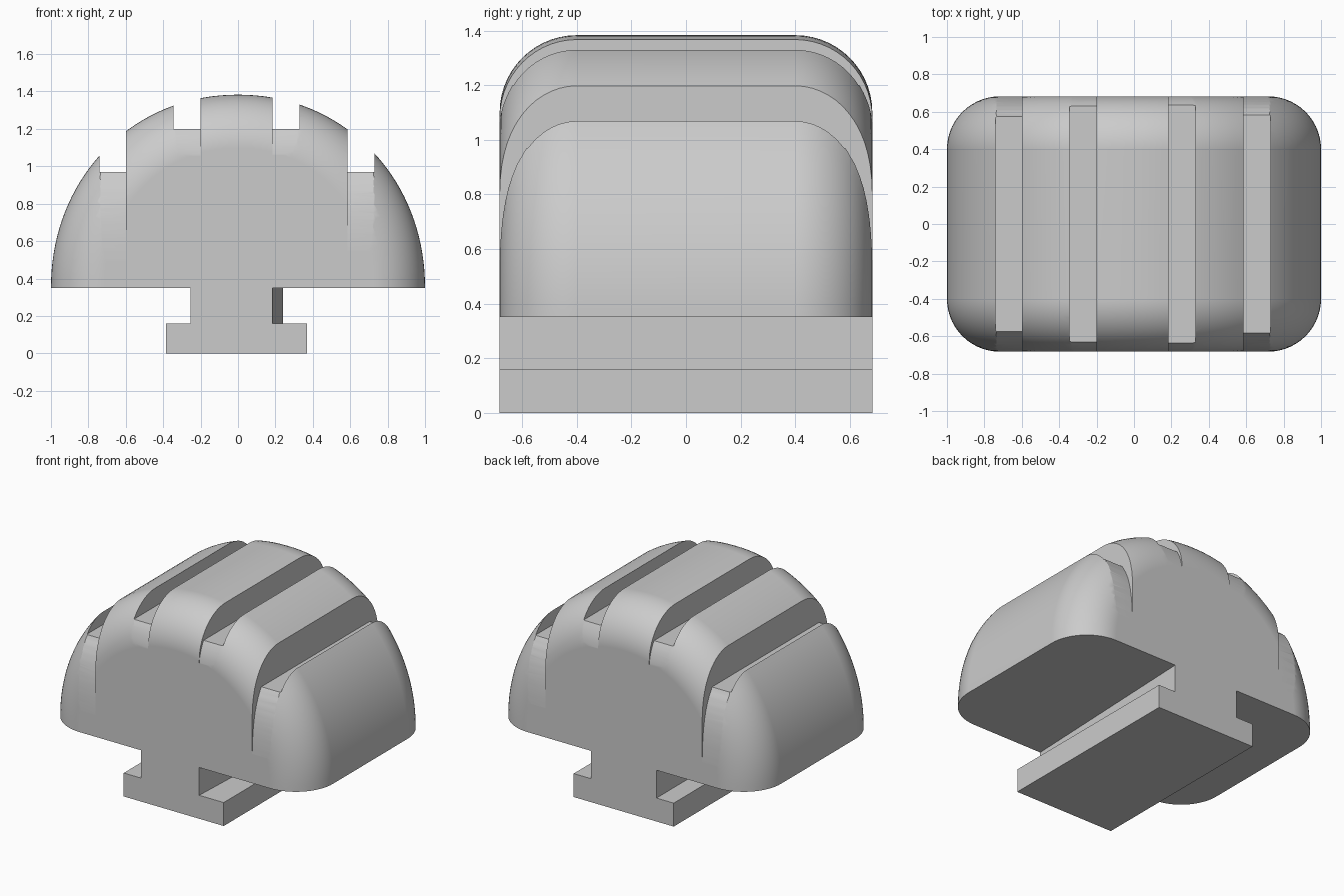
import bpy
import bmesh
import math

if "Cube" in bpy.data.objects:
    bpy.data.objects.remove(bpy.data.objects["Cube"], do_unlink=True)

BASE_Z, RISE, POWER = 0.35, 1.033, 2.05     # dome arch
FILLET, STRAIGHT = 0.2825, 0.40             # rounded ends
ARCH_STEPS, FILLET_STEPS = 72, 14

grey = bpy.data.materials.new("light_grey")
grey.use_nodes = True
grey.diffuse_color = (0.6, 0.6, 0.6, 1)
grey.node_tree.nodes["Principled BSDF"].inputs["Base Color"].default_value = (0.6, 0.6, 0.6, 1)


def make_object(name, bm):
    bmesh.ops.recalc_face_normals(bm, faces=bm.faces[:])
    mesh = bpy.data.meshes.new(name)
    bm.to_mesh(mesh)
    bm.free()
    mesh.materials.append(grey)
    obj = bpy.data.objects.new(name, mesh)
    bpy.context.collection.objects.link(obj)
    return obj


def activate(obj):
    bpy.ops.object.select_all(action='DESELECT')
    obj.select_set(True)
    bpy.context.view_layer.objects.active = obj


def arch(inset):
    """Arch points (x, z) moved inwards along their normals."""
    points = []
    for i in range(ARCH_STEPS + 1):
        t = math.pi * i / ARCH_STEPS
        c, s = math.cos(t), max(math.sin(t), 0) if 0 < i < ARCH_STEPS else 0
        u, v = abs(c) ** (2 / POWER), s ** (2 / POWER)
        side = math.copysign(1, c)
        nx, nz = u ** (POWER - 1), v ** (POWER - 1) / RISE
        length = math.hypot(nx, nz)
        points.append((side * (u - inset * nx / length),
                       BASE_Z + RISE * v - inset * nz / length))
    return points


OUTLINE = arch(0)


def half_depth(x, z):
    """Half the dome's depth in y at a point of the arch."""
    d = min(math.hypot(x - px, z - pz) for px, pz in OUTLINE)
    return STRAIGHT + math.sqrt(max(FILLET ** 2 - max(FILLET - d, 0) ** 2, 0))


def prism(bm, near, far):
    """Solid between two matching outlines."""
    a = [bm.verts.new(p) for p in near]
    b = [bm.verts.new(p) for p in far]
    bm.faces.new(a)
    bm.faces.new(b)
    for i in range(len(a)):
        j = (i + 1) % len(a)
        bm.faces.new((a[i], a[j], b[j], b[i]))


# Dome: arch lofted along y with rolled-over ends
bm = bmesh.new()
angles = [math.pi / 2 * i / FILLET_STEPS for i in range(FILLET_STEPS + 1)]
stations = [(STRAIGHT + FILLET * math.sin(a), FILLET * (1 - math.cos(a))) for a in angles]
stations = [(-y, d) for y, d in reversed(stations)] + stations
rings = [[bm.verts.new((x, y, z)) for x, z in arch(d)] for y, d in stations]
for r, s in zip(rings, rings[1:]):
    for i in range(ARCH_STEPS):
        bm.faces.new((r[i], r[i + 1], s[i + 1], s[i]))
bm.faces.new(rings[0])
bm.faces.new(rings[-1])
bm.faces.new([r[0] for r in rings] + [r[-1] for r in reversed(rings)])
dome = make_object("grooved_dome", bm)

# Grooves: flat floors whose ends follow the dome's section at the outer wall
bm = bmesh.new()
for inner, outer, floor in ((-0.20, -0.345, 1.2), (-0.60, -0.74, 0.97),
                            (0.185, 0.33, 1.2), (0.585, 0.73, 0.97)):
    curve, z = [], floor
    while z > BASE_Z - 0.02:
        y = half_depth(outer, z)
        curve.append((y + 0.002, z))
        if y > STRAIGHT + FILLET - 0.0001:
            break
        z -= 0.015
    low = curve[-1][1]
    half = curve + [(0.8, low), (0.8, 1.6)]
    section = half + [(-y, z) for y, z in reversed(half)]
    prism(bm, [(inner, y, z) for y, z in section], [(outer, y, z) for y, z in section])
cutter = make_object("groove_cutter", bm)
cutter.hide_render = True
cut = dome.modifiers.new("grooves", 'BOOLEAN')
cut.operation = 'DIFFERENCE'
cut.solver = 'EXACT'
cut.object = cutter
activate(dome)
bpy.ops.object.modifier_apply(modifier=cut.name)
bpy.data.objects.remove(cutter, do_unlink=True)

activate(dome)
bpy.ops.object.shade_smooth_by_angle(angle=math.radians(25))
weighted = dome.modifiers.new("even_shading", 'WEIGHTED_NORMAL')
weighted.keep_sharp = True

# T-shaped foot: stem with one slanted side, on a wide flange
DEPTH = STRAIGHT + FILLET


def foot_part(name, left, right_front, right_back, bottom, top):
    bm = bmesh.new()
    outlines = [[(left, y, bottom), (right, y, bottom), (right, y, top), (left, y, top)]
                for y, right in ((-DEPTH, right_front), (DEPTH, right_back))]
    prism(bm, *outlines)
    return make_object(name, bm)


foot_part("foot_stem", -0.255, 0.185, 0.24, 0.16, BASE_Z)
foot_part("foot_flange", -0.385, 0.37, 0.37, 0, 0.16)
